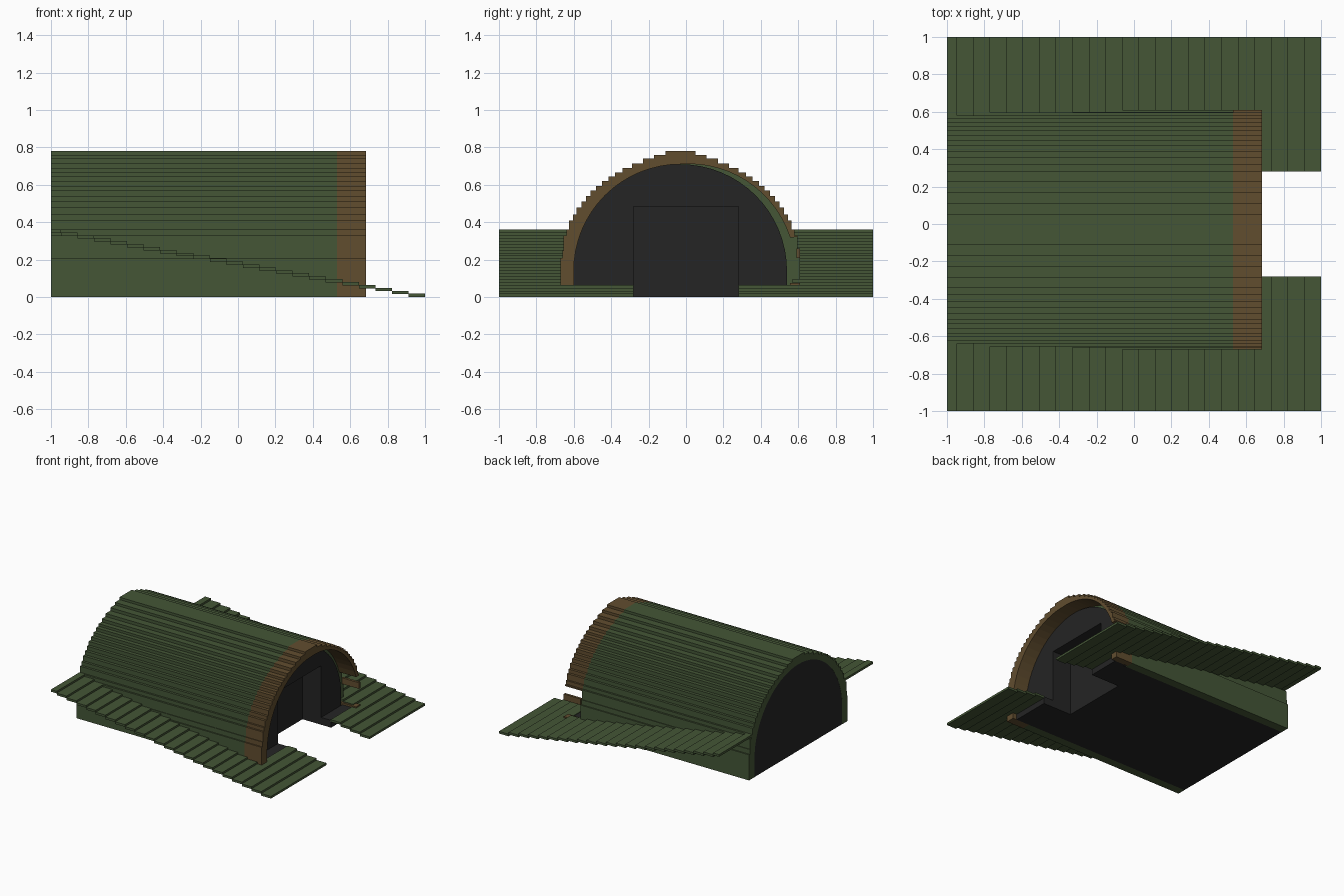
import bpy, bmesh, math

cube = bpy.data.objects.get("Cube")
if cube:
    bpy.data.objects.remove(cube, do_unlink=True)


def material(name, rgb):
    m = bpy.data.materials.new(name)
    m.use_nodes = True
    m.diffuse_color = (*rgb, 1)
    bsdf = m.node_tree.nodes["Principled BSDF"]
    bsdf.inputs["Base Color"].default_value = (*rgb, 1)
    bsdf.inputs["Roughness"].default_value = 0.9
    return m


GREEN = material("olive_green", (0.058, 0.093, 0.037))
BROWN = material("earth_brown", (0.120, 0.075, 0.028))
DARK = material("charcoal", (0.018, 0.018, 0.018))

CY = -0.03      # arch centre line in y
SPRING = 0.14   # height where the arch starts to curve
INNER = 0.57    # inner radius of the arch


def prism(name, outline, x0, x1, mat):
    """Extrude a (y, z) outline along x."""
    bm = bmesh.new()
    face = bm.faces.new([bm.verts.new((x0, y, z)) for y, z in outline])
    ext = bmesh.ops.extrude_face_region(bm, geom=[face])
    verts = [g for g in ext["geom"] if isinstance(g, bmesh.types.BMVert)]
    bmesh.ops.translate(bm, verts=verts, vec=(x1 - x0, 0, 0))
    bmesh.ops.recalc_face_normals(bm, faces=bm.faces)
    me = bpy.data.meshes.new(name)
    bm.to_mesh(me)
    bm.free()
    me.materials.append(mat)
    ob = bpy.data.objects.new(name, me)
    bpy.context.collection.objects.link(ob)
    return ob


def box(name, x0, x1, y0, y1, z0, z1, mat):
    return prism(name, [(y0, z0), (y1, z0), (y1, z1), (y0, z1)], x0, x1, mat)


# Stepped plank heights of half the arch: (distance from centre, plank top)
STEPS = [(.64, .21), (.63, .25), (.625, .33), (.61, .36), (.595, .41),
         (.575, .44), (.555, .48), (.53, .51), (.505, .54), (.48, .57),
         (.45, .595), (.42, .62), (.385, .645), (.35, .665), (.31, .69),
         (.26, .715), (.20, .74), (.14, .76), (.08, .78)]


def stair(side, bottom=0.0):
    """Stepped outer edge of one half, from the bottom to the crown."""
    pts, z = [], bottom
    for d, top in STEPS:
        if top <= bottom:
            continue
        pts += [(CY + side * d, z), (CY + side * d, top)]
        z = top
    return pts


def inner_arc(a0, a1, n, radius):
    """Arc points from angle a0 to a1 (degrees, 0 = +y side)."""
    pts = []
    for i in range(n + 1):
        a = math.radians(a0 + (a1 - a0) * i / n)
        r = radius(a)
        pts.append((CY + r * math.cos(a), SPRING + r * math.sin(a)))
    return pts


def even(a):
    return INNER


# Main vault: stepped outside, round inside
outer = stair(-1) + stair(1)[::-1]
inside = [(CY + INNER, 0)] + inner_arc(0, 180, 32, even) + [(CY - INNER, 0)]
prism("vault", outer + inside, -1, 0.53, GREEN)

# Entrance rim: thick on one half, thinning to loose planks on the other
rim_in = inner_arc(17, 90, 14, lambda a: INNER + 0.045 * math.cos(a))
rim_in += inner_arc(90, 180, 16, even)[1:] + [(CY - INNER, 0)]
prism("entrance_rim", stair(-1) + stair(1, 0.32)[::-1] + rim_in, 0.53, 0.685, BROWN)
box("rim_plank", 0.53, 0.685, 0.59, 0.61, 0.21, 0.26, BROWN)
box("rim_foot", 0.53, 0.685, 0.555, 0.61, 0.0, 0.075, BROWN)

# Rear wall, floor plates and entrance wall with a recessed doorway
prism("rear_wall", inside, -0.999, -0.96, DARK)
box("floor", -0.998, 0.39, CY - INNER, CY + INNER, 0.0, 0.03, DARK)
W, H = 0.28, 0.485
door = [(-W, 0), (-W, H), (W, H), (W, 0)]
prism("entrance_wall", inside + door, 0.39, 0.56, DARK)
box("door_back", 0.36, 0.39, -W, W, 0.0, H, DARK)

for side, label in ((1, "left"), (-1, "right")):
    # Sill in front of the entrance wall
    a, b = sorted((side * W, CY + side * 0.585))
    box("sill_" + label, 0.56, 0.65, a, b, 0.0, 0.06, DARK)
    # Stepped ramp of overlapping planks
    for k in range(23):
        x1 = 1 - 0.0885 * k
        x0 = max(-1, x1 - 0.0885)
        near = side * W if k < 4 else CY + side * 0.6
        a, b = sorted((near, side * 1.0))
        z = 0.0156 * k
        box("ramp_plank_" + label, x0, x1, a, b, z, z + 0.018, GREEN)
